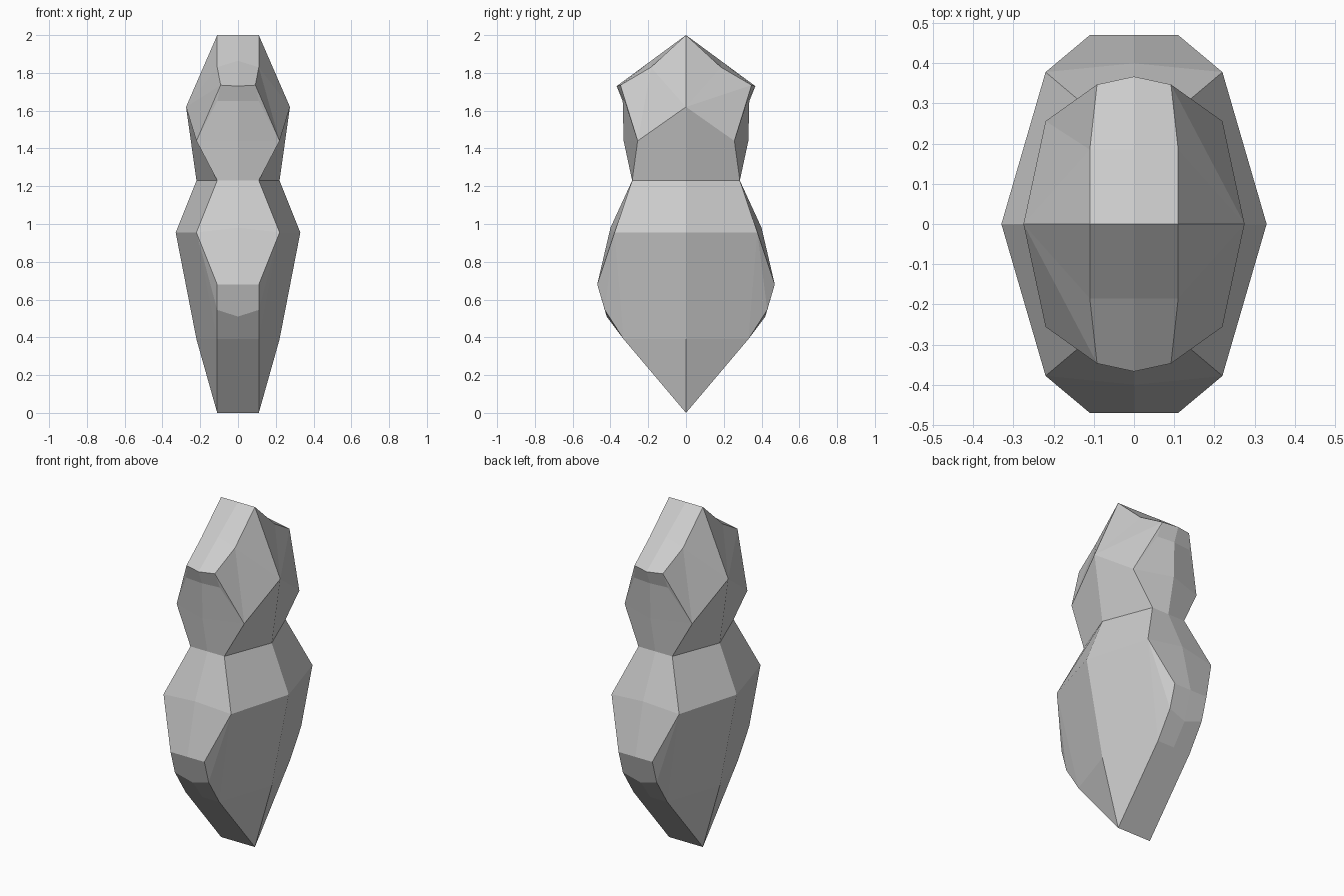
import bpy
import bmesh

cube = bpy.data.objects.get("Cube")
if cube:
    bpy.data.objects.remove(cube, do_unlink=True)

# One stone grey
grey = bpy.data.materials.new("stone_grey")
grey.use_nodes = True
colour = (0.6, 0.6, 0.6, 1)
grey.diffuse_color = colour
grey.node_tree.nodes["Principled BSDF"].inputs["Base Color"].default_value = colour

# Front panel rows, top to bottom: centre (y, z), edge (x, y, z)
rows = [
    ((0, 2), (0.11, 0, 2)),
    ((-0.185, 1.864), (0.11, -0.185, 1.83)),
    ((-0.367, 1.73), (0.092, -0.347, 1.735)),
    ((-0.335, 1.65), (0.11, -0.325, 1.65)),
    ((-0.33, 1.44), (0.22, -0.256, 1.44)),
    ((-0.285, 1.23), (0.11, -0.285, 1.23)),
    ((-0.40, 0.98), (0.22, -0.378, 0.955)),
    ((-0.47, 0.68), (0.11, -0.47, 0.68)),
    ((-0.42, 0.51), (0.11, -0.43, 0.545)),
    ((-0.33, 0.39), (0.11, -0.33, 0.39)),
    ((0, 0), (0.11, 0, 0)),
]
# Side ridge at y = 0: (x, z)
ridge = [(0.275, 1.62), (0.22, 1.23), (0.33, 0.955), (0.22, 0.39)]

# Side faces: "e" = panel edge row, "s" = ridge point
shared = ["e0 e1 s0", "e2 e3 e4", "s0 e4 e5 s1", "s1 e5 e6 s2",
          "s2 e6 e9 s3", "e6 e7 e8", "e6 e8 e9", "s3 e9 e10"]
notched = ["e1 e4 s0", "e1 e2 e4"]
folded = ["e1 e2 s0", "s0 e2 e4"]

bm = bmesh.new()


def add_quarter(sx, sy, shoulder):
    points = {}
    for i, (mid, edge) in enumerate(rows):
        points[f"m{i}"] = (0, mid[0] * sy, mid[1])
        points[f"e{i}"] = (edge[0] * sx, edge[1] * sy, edge[2])
    for i, (x, z) in enumerate(ridge):
        points[f"s{i}"] = (x * sx, 0, z)
    verts = {key: bm.verts.new(co) for key, co in points.items()}
    strip = [f"m{i} m{i + 1} e{i + 1} e{i}" for i in range(len(rows) - 1)]
    for names in strip + shared + shoulder:
        bm.faces.new([verts[n] for n in names.split()])


# Shoulders alternate, so the body repeats under a half turn
for sx in (1, -1):
    for sy in (1, -1):
        add_quarter(sx, sy, notched if sx == sy else folded)

bmesh.ops.remove_doubles(bm, verts=bm.verts, dist=0.0005)
bmesh.ops.recalc_face_normals(bm, faces=bm.faces)
mesh = bpy.data.meshes.new("faceted_body")
bm.to_mesh(mesh)
bm.free()
mesh.materials.append(grey)
body = bpy.data.objects.new("faceted_body", mesh)
bpy.context.collection.objects.link(body)
